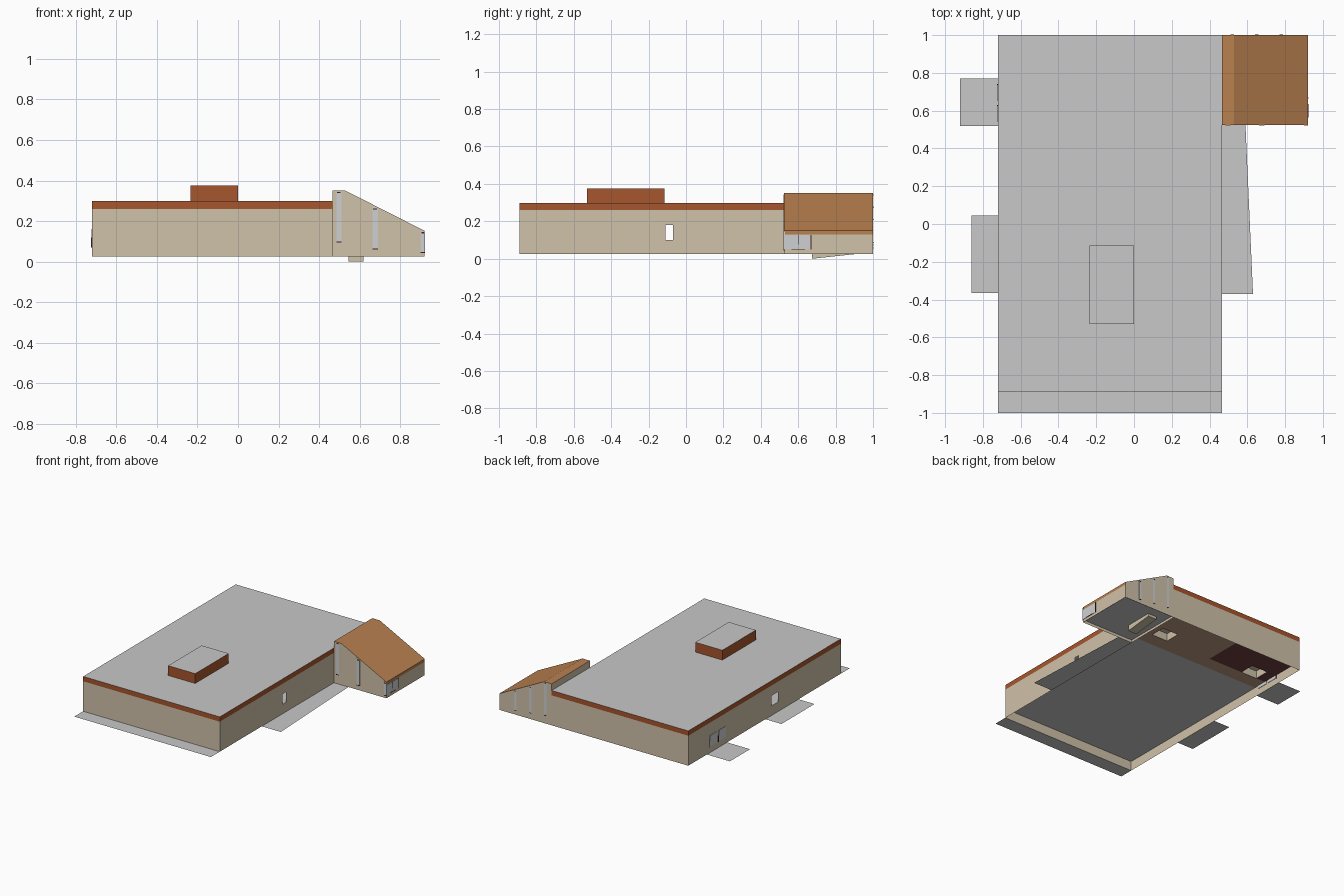
import bpy, bmesh
from mathutils import Vector

if "Cube" in bpy.data.objects:
    bpy.data.objects.remove(bpy.data.objects["Cube"])

COLORS = {
    "cream_wall": (0.63, 0.54, 0.40), "rust_band": (0.38, 0.092, 0.027),
    "roof_grey": (0.58, 0.58, 0.58), "tan_roof": (0.49, 0.22, 0.08),
    "glass_grey": (0.62, 0.63, 0.64), "dark_frame": (0.05, 0.012, 0.01),
    "brown_floor": (0.5, 0.33, 0.23), "dark_red_floor": (0.16, 0.05, 0.05),
}
MATS = {}
for n, c in COLORS.items():
    MATS[n] = bpy.data.materials.new(n)
    MATS[n].diffuse_color = (*c, 1)


def finish(bm, name, mats, rule=None):
    """Turn a bmesh into an object; rule(face) picks the material slot."""
    bm.normal_update()
    if rule:
        for f in bm.faces:
            f.material_index = rule(f)
    me = bpy.data.meshes.new(name)
    bm.to_mesh(me)
    bm.free()
    for m in mats:
        me.materials.append(MATS[m])
    ob = bpy.data.objects.new(name, me)
    bpy.context.collection.objects.link(ob)
    return ob


def prism_bm(pts, y0, y1):
    """Extrude an x-z profile along y."""
    bm = bmesh.new()
    f = bm.faces.new([bm.verts.new((x, y0, z)) for x, z in pts])
    r = bmesh.ops.extrude_face_region(bm, geom=[f])
    for v in r["geom"]:
        if isinstance(v, bmesh.types.BMVert):
            v.co.y = y1
    bmesh.ops.recalc_face_normals(bm, faces=bm.faces)
    return bm


def box_bm(x0, x1, y0, y1, z0, z1):
    return prism_bm([(x0, z0), (x1, z0), (x1, z1), (x0, z1)], y0, y1)


def box(name, mat, *d):
    return finish(box_bm(*d), name, [mat])


def split(bm, axis, values):
    for v in values:
        p, n = Vector(), Vector()
        p[axis], n[axis] = v, 1
        bmesh.ops.bisect_plane(bm, geom=bm.verts[:] + bm.edges[:] + bm.faces[:],
                               plane_co=p, plane_no=n)


def drop(bm, test):
    bm.normal_update()
    dead = [f for f in bm.faces if test(f, f.calc_center_median())]
    bmesh.ops.delete(bm, geom=dead, context='FACES')


def sheet(name, mat, pts, z):
    bm = bmesh.new()
    bm.faces.new([bm.verts.new((x, y, z)) for x, y in pts])
    return finish(bm, name, [mat])


def rect(x0, x1, y0, y1):
    return [(x0, y0), (x1, y0), (x1, y1), (x0, y1)]


X0, X1, Y0, Y1, BASE = -0.72, 0.465, -0.89, 1.0, 0.025

# main hall: open-bottomed shell with see-through side windows and a rust band
bm = box_bm(X0, X1, Y0, Y1, BASE, 0.298)
split(bm, 2, (0.1, 0.18, 0.26))
split(bm, 1, (-0.11, -0.07, -0.03))


def hall_hole(f, c):
    if f.normal.z < -0.5:
        return True
    top = -0.07 if c.x > 0 else -0.03
    return abs(f.normal.x) > 0.5 and 0.1 < c.z < 0.18 and -0.11 < c.y < top


drop(bm, hall_hole)
finish(bm, "main_hall", ["cream_wall", "rust_band", "roof_grey"],
       lambda f: 2 if f.normal.z > 0.5 else int(f.calc_center_median().z > 0.26))

# rooftop plant room
bm = box_bm(-0.235, 0.0, -0.53, -0.115, 0.298, 0.375)
finish(bm, "plant_room", ["rust_band", "roof_grey"], lambda f: int(f.normal.z > 0.5))

# sloped-roof annex
AY = 0.525
bm = prism_bm([(X1, BASE), (0.92, BASE), (0.92, 0.152), (0.53, 0.35), (X1, 0.35)], AY, Y1)
split(bm, 2, (0.13, 0.298))
drop(bm, lambda f, c: f.normal.z < -0.5 or (f.normal.x < -0.5 and c.z < 0.298))
finish(bm, "annex", ["cream_wall", "tan_roof"],
       lambda f: int(f.normal.z > 0.3 or (f.normal.x > 0.5 and f.calc_center_median().z > 0.13)))


def roof_z(x):
    return 0.35 if x < 0.53 else 0.35 - (x - 0.53) * 0.198 / 0.39


# tall annex windows with dark sills and heads, on the front and back
def tall_window(name, x0, x1, z0, ya, yb):
    pts = [(x0, z0), (x1, z0), (x1, roof_z(x1) - 0.006), (x0, roof_z(x0) - 0.006)]
    finish(prism_bm(pts, ya, yb), name, ["glass_grey"])
    e = 0.001 if yb > 0.8 else -0.001
    a, b = (ya, yb + e) if e > 0 else (ya + e, yb)
    box(name + "_sill", "dark_frame", x0, x1, a, b, z0 - 0.005, z0)
    box(name + "_head", "dark_frame", x0 + 0.004, x1 - 0.004, a, b,
        roof_z(x1) - 0.012, roof_z(x1) - 0.006)


for i, (x0, x1, z0) in enumerate([(0.485, 0.51, 0.1), (0.663, 0.69, 0.065), (0.9, 0.922, 0.048)]):
    tall_window(f"front_window_{i}", x0, x1, z0, AY - 0.003, AY + 0.003)
for i, (x, z0) in enumerate([(0.51, 0.09), (0.64, 0.075), (0.77, 0.06)]):
    tall_window(f"back_window_{i}", x, x + 0.02, z0, Y1 - 0.003, Y1 + 0.001)

# annex corner entrance glazing
box("entrance_glass", "glass_grey", 0.917, 0.922, AY, 0.67, 0.048, 0.128)
box("entrance_post", "dark_frame", 0.918, 0.923, 0.598, 0.602, 0.075, 0.128)
box("entrance_sill", "dark_frame", 0.918, 0.923, 0.565, 0.635, 0.048, 0.053)
box("entrance_head", "dark_frame", 0.918, 0.923, 0.665, 0.67, 0.048, 0.128)

# left side doors
for i, y in enumerate((0.54, 0.65)):
    box(f"side_door_{i}", "glass_grey", X0 - 0.003, X0 + 0.003, y, y + 0.085, 0.075, 0.16)
    box(f"side_door_frame_{i}", "dark_frame", X0 - 0.004, X0 + 0.002, y + 0.085, y + 0.09, 0.07, 0.12)

# paving around the building
sheet("front_paving", "roof_grey", rect(X0, X1, -1.0, Y0), BASE)
sheet("left_rear_paving", "roof_grey", rect(-0.92, X0, 0.52, 0.77), BASE)
sheet("left_front_paving", "roof_grey", rect(-0.86, X0, -0.365, 0.045), BASE)
sheet("right_paving", "roof_grey", [(X1, -0.37), (0.63, -0.37), (0.59, AY), (X1, AY)], BASE)

# raised hall floor with stairwell holes
WELLS = [(0.2, 0.34, 0.61, 0.73), (-0.64, -0.5, 0.61, 0.73)]
bm = bmesh.new()
bm.faces.new([bm.verts.new((x, y, 0.1)) for x, y in rect(X0, X1, Y0, Y1)])
split(bm, 0, (-0.64, -0.5, -0.2, 0.2, 0.34))
split(bm, 1, (0.5, 0.61, 0.73, 0.92))
drop(bm, lambda f, c: any(a < c.x < b and p < c.y < q for a, b, p, q in WELLS))


def floor_colour(f):
    c = f.calc_center_median()
    if not 0.5 < c.y < 0.92:
        return 0
    return 2 if c.x < -0.2 and c.y > 0.61 else 1


finish(bm, "hall_floor", ["roof_grey", "brown_floor", "dark_red_floor"], floor_colour)
for i, w in enumerate(WELLS):
    bm = box_bm(*w, 0.1, 0.16)
    drop(bm, lambda f, c: f.normal.z < -0.5)
    finish(bm, f"stairwell_{i}", ["cream_wall"])

# annex floor, and the stair wedge dipping below it
sheet("annex_floor", "roof_grey", rect(X1, 0.919, AY + 0.004, Y1 - 0.004), 0.045)
bm = box_bm(0.545, 0.62, 0.675, 0.9, 0.0, 0.045)
for v in bm.verts:
    if v.co.y > 0.8 and v.co.z < 0.01:
        v.co.z = 0.024
finish(bm, "stair_wedge", ["cream_wall"])

for m in bpy.data.materials:
    if m.users and not m.is_grease_pencil:
        m.use_nodes = True
        m.node_tree.nodes["Principled BSDF"].inputs["Base Color"].default_value = m.diffuse_color
